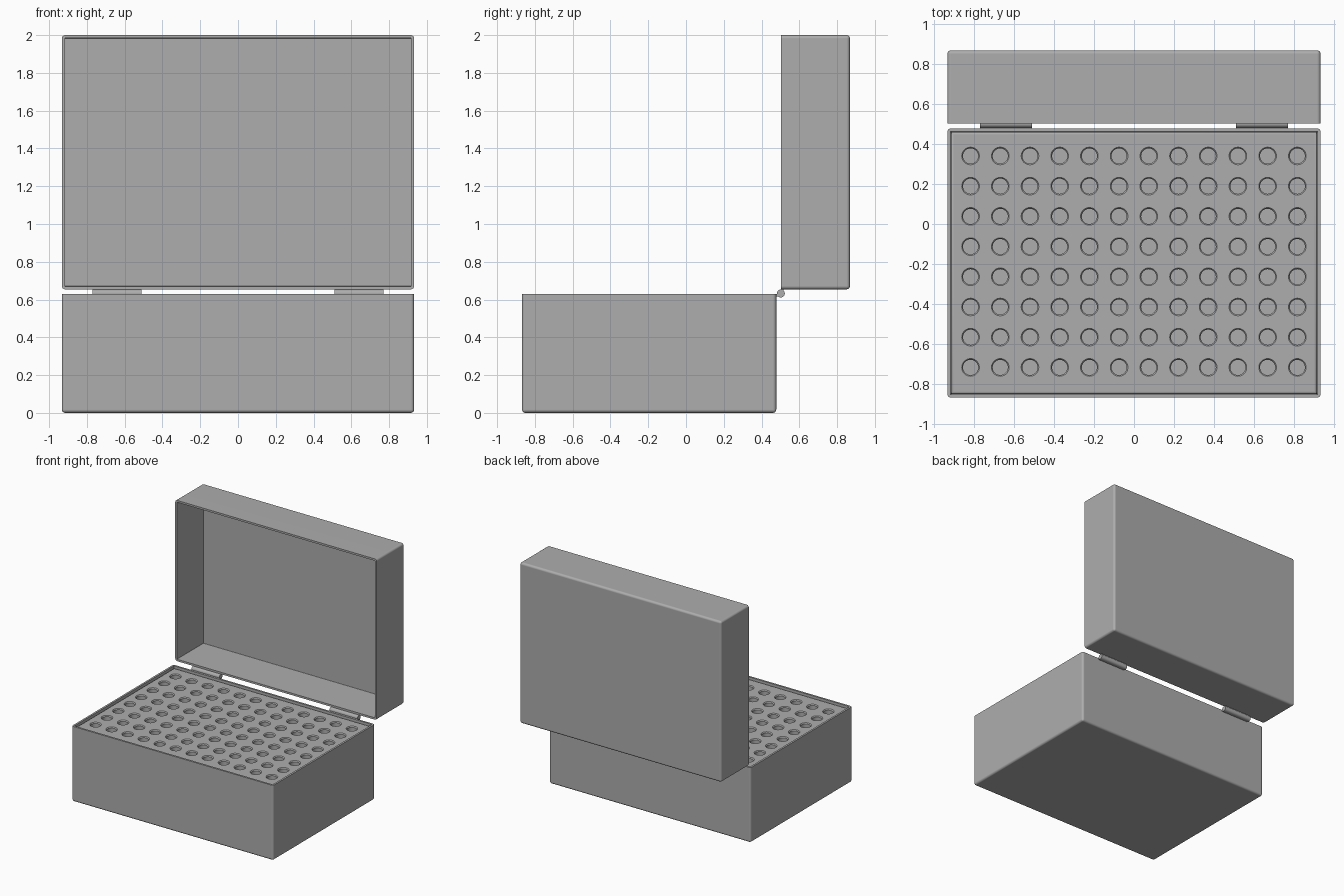
import bpy, bmesh, math
from mathutils import Matrix, Vector

if "Cube" in bpy.data.objects:
    bpy.data.objects.remove(bpy.data.objects["Cube"])

grey = bpy.data.materials.new("dark_grey")
grey.diffuse_color = (0.42, 0.42, 0.42, 1)
grey.use_nodes = True
grey.node_tree.nodes["Principled BSDF"].inputs["Base Color"].default_value = grey.diffuse_color


def make(name, bm):
    bmesh.ops.recalc_face_normals(bm, faces=bm.faces)
    me = bpy.data.meshes.new(name)
    bm.to_mesh(me)
    bm.free()
    me.materials.append(grey)
    ob = bpy.data.objects.new(name, me)
    bpy.context.collection.objects.link(ob)
    return ob


# Apply a pending modifier, smooth by angle, keep large faces flat
def finish(ob, apply=None):
    bpy.ops.object.select_all(action='DESELECT')
    ob.select_set(True)
    bpy.context.view_layer.objects.active = ob
    if apply:
        bpy.ops.object.modifier_apply(modifier=apply)
    bpy.ops.object.shade_smooth_by_angle(angle=math.radians(35))
    wn = ob.modifiers.new("flat_faces", 'WEIGHTED_NORMAL')
    wn.keep_sharp = True
    return ob


def block(bm, lo, hi):
    lo, hi = Vector(lo), Vector(hi)
    m = Matrix.Translation((lo + hi) / 2) @ Matrix.Diagonal((*(hi - lo), 1))
    bmesh.ops.create_cube(bm, size=1, matrix=m)


# Open-topped shell: rounded walls and floor, square-cut rim
def open_box(name, sx, sy, h, matrix, wall=0.016, r=0.018):
    bm = bmesh.new()
    block(bm, (-sx / 2, -sy / 2, 0), (sx / 2, sy / 2, h))
    top = [f for f in bm.faces if f.calc_center_median().z > h - 1e-4]
    bmesh.ops.delete(bm, geom=top, context='FACES_ONLY')
    edges = [e for e in bm.edges if not e.is_boundary]
    bmesh.ops.bevel(bm, geom=edges, offset=r, segments=4, profile=0.5, affect='EDGES')
    ob = make(name, bm)
    ob.matrix_world = matrix
    mod = ob.modifiers.new("wall", 'SOLIDIFY')
    mod.thickness = wall
    mod.offset = -1
    mod.use_even_offset = True
    finish(ob, "wall")


# Base and upright lid
open_box("base", 1.866, 1.346, 0.63, Matrix.Translation((0, -0.195, 0)))
open_box("lid", 1.866, 1.346, 0.366,
         Matrix.Translation((0, 0.868, 1.327)) @ Matrix.Rotation(math.pi / 2, 4, 'X'))

# Rack insert with softened top edges
bm = bmesh.new()
block(bm, (-0.915, -0.85, 0.018), (0.915, 0.46, 0.615))
edges = [e for e in bm.edges if all(v.co.z > 0.5 for v in e.verts)]
bmesh.ops.bevel(bm, geom=edges, offset=0.014, segments=3, profile=0.5, affect='EDGES')
rack = make("rack", bm)

# Cutter: 12 x 8 grid of wells with a chamfered lip
bm = bmesh.new()
for i in range(12):
    for j in range(8):
        ring = None
        x, y = -0.817 + i * 0.1485, -0.717 + j * 0.151
        loops = []
        for r, z in ((0.038, 0.3), (0.038, 0.607), (0.045, 0.616), (0.045, 0.7)):
            loops.append([bm.verts.new((x + r * math.cos(k * math.tau / 32),
                                        y + r * math.sin(k * math.tau / 32), z)) for k in range(32)])
        for lo, hi in zip(loops, loops[1:]):
            for k in range(32):
                bm.faces.new((lo[k], lo[k - 31], hi[k - 31], hi[k]))
        bm.faces.new(loops[0][::-1])
        bm.faces.new(loops[-1])
cutter = make("well_cutter", bm)
cutter.hide_render = True
cutter.hide_viewport = True
mod = rack.modifiers.new("wells", 'BOOLEAN')
mod.operation = 'DIFFERENCE'
mod.solver = 'EXACT'
mod.object = cutter
finish(rack, "wells")

# Two hinges: pin plus a leaf to each half
for side, s in (("left", -1), ("right", 1)):
    bm = bmesh.new()
    bmesh.ops.create_cone(bm, cap_ends=True, segments=24, radius1=0.021, radius2=0.021, depth=0.26,
                          matrix=Matrix.Translation((s * 0.64, 0.502, 0.632)) @ Matrix.Rotation(math.pi / 2, 4, 'Y'))
    finish(make("hinge_pin_" + side, bm))
    bm = bmesh.new()
    a, b = s * 0.64 - 0.129, s * 0.64 + 0.129
    block(bm, (a, 0.47, 0.617), (b, 0.5, 0.629))
    block(bm, (a, 0.504, 0.632), (b, 0.516, 0.665))
    make("hinge_leaf_" + side, bm)
